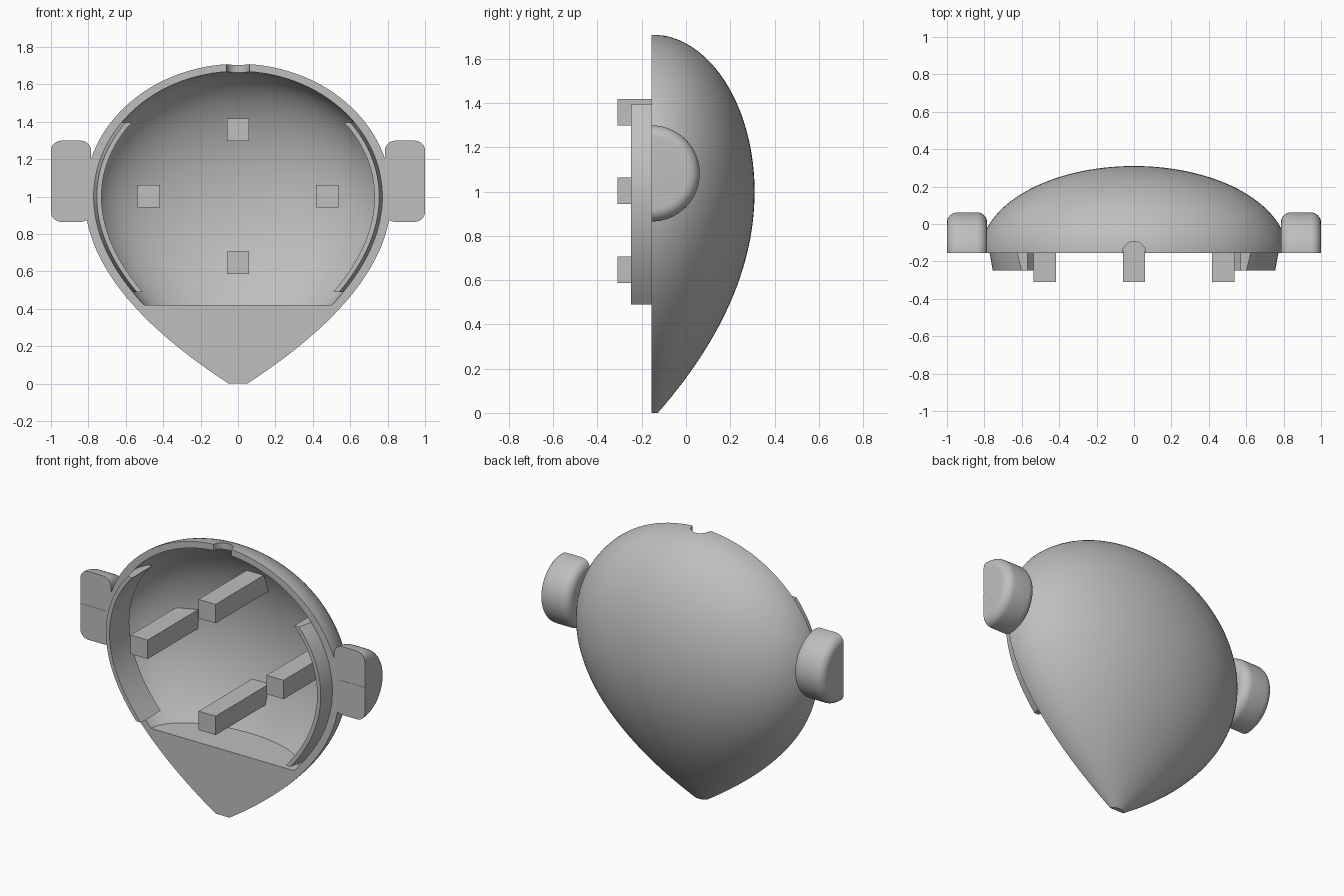
import bpy, bmesh
from math import sin, cos, pi, sqrt

cube = bpy.data.objects.get("Cube")
if cube:
    bpy.data.objects.remove(cube, do_unlink=True)

FRONT = -0.155      # flat front plane
MID = 1.0           # height of the widest level
OUT = dict(w=0.82, d=0.465, top=0.71, k=0.94)    # outer surface
INN = dict(w=0.772, d=0.42, top=0.67, k=1.04)    # cavity surface

grey = bpy.data.materials.new("plain_grey")
grey.use_nodes = True
grey.diffuse_color = (0.52, 0.52, 0.52, 1)
grey.node_tree.nodes["Principled BSDF"].inputs["Base Color"].default_value = (0.52, 0.52, 0.52, 1)


def ratio(s, z):
    """Relative size of the body at height z: ellipse above, parabola below."""
    if z > MID:
        return sqrt(max(0.0004, 1 - ((z - MID) / s["top"]) ** 2))
    return 1 - s["k"] * (MID - z) ** 2


def depth(s, x, z):
    r = ratio(s, z)
    return FRONT + s["d"] * r * sqrt(max(0, 1 - (x / (s["w"] * r)) ** 2))


def loft(name, rings, smooth=True):
    """Skin a list of equal closed rings and cap both ends."""
    bm = bmesh.new()
    vs = [[bm.verts.new(p) for p in ring] for ring in rings]
    n = len(vs[0])
    for a, b in zip(vs, vs[1:]):
        for i in range(n):
            j = (i + 1) % n
            bm.faces.new((a[i], a[j], b[j], b[i]))
    bm.faces.new(vs[0])
    bm.faces.new(vs[-1])
    bmesh.ops.recalc_face_normals(bm, faces=bm.faces)
    me = bpy.data.meshes.new(name)
    bm.to_mesh(me)
    bm.free()
    ob = bpy.data.objects.new(name, me)
    bpy.context.collection.objects.link(ob)
    me.materials.append(grey)
    if smooth:
        shade(ob)
    return ob


def activate(ob):
    bpy.ops.object.select_all(action="DESELECT")
    ob.select_set(True)
    bpy.context.view_layer.objects.active = ob


def shade(ob):
    activate(ob)
    bpy.ops.object.shade_smooth_by_angle(angle=pi / 6)


def half_body(name, s, bottom, extend=0.0, n=64):
    levels = [bottom + (MID - bottom) * i / 28 for i in range(28)]
    levels += [MID + s["top"] * sin(pi / 2 * i / 28) for i in range(29)]
    rings = []
    for z in levels:
        r = ratio(s, z)
        ring = [(s["w"] * r * cos(pi * i / n), FRONT + s["d"] * r * sin(pi * i / n), z)
                for i in range(n + 1)]
        if extend:
            ring += [(-s["w"] * r, FRONT - extend, z), (s["w"] * r, FRONT - extend, z)]
        rings.append(ring)
    return loft(name, rings, smooth=False)


def cut(ob, cutter):
    cutter.hide_render = True
    mod = ob.modifiers.new("cut", "BOOLEAN")
    mod.operation = "DIFFERENCE"
    mod.solver = "EXACT"
    mod.object = cutter
    activate(ob)
    bpy.ops.object.modifier_apply(modifier=mod.name)
    bpy.data.objects.remove(cutter, do_unlink=True)


# Hollow half shell with a solid lower point and a round notch in the top rim
shell = half_body("shell", OUT, 0.0)
cut(shell, half_body("cavity_cutter", INN, 0.42, extend=0.2))
cut(shell, loft("notch_cutter", [[(0.062 * cos(pi * i / 16), FRONT + 0.062 * sin(pi * i / 16), z)
                                  for i in range(32)] for z in (1.5, 1.8)], smooth=False))
shade(shell)

# Square pegs that run from the front back into the shell wall
P = 0.06
for name, px, pz in (("upper_peg", 0, 1.358), ("lower_peg", 0, 0.647),
                     ("left_peg", 0.478, 1.003), ("right_peg", -0.478, 1.003)):
    corners = [(px + a * P, pz + b * P) for a, b in ((-1, -1), (1, -1), (1, 1), (-1, 1))]
    front = [(x, -0.31, z) for x, z in corners]
    back = [(x, (depth(INN, x, z) + depth(OUT, x, z)) / 2, z) for x, z in corners]
    loft(name, [front, back], smooth=False)

for side, label in ((1, "left"), (-1, "right")):
    # Locating lip along the inner rim
    rings = []
    for i in range(33):
        z = 0.49 + 0.905 * i / 32
        w = INN["w"] * ratio(INN, z)
        slope = INN["w"] * (ratio(INN, z + 0.01) - ratio(INN, z - 0.01)) / 0.02
        t = 0.042 * sqrt(1 + slope * slope)
        section = ((w - 0.4 * t, -0.248), (w, FRONT), (w, -0.05), (w - t, -0.05), (w - t, -0.248))
        rings.append([(side * x, y, z) for x, y in section])
    loft(label + "_lip", rings)

    # Half-round ear with softened edges
    x0, x1, rad, b = 0.785, 1.0, 0.217, 0.055
    prof = [(x0, 0.001)]
    prof += [(x0 + b - b * cos(pi * i / 16), rad - b + b * sin(pi * i / 16)) for i in range(9)]
    prof += [(x1 - b + b * sin(pi * i / 16), rad - b + b * cos(pi * i / 16)) for i in range(9)]
    prof += [(x1, 0.001)]
    rings = [[(side * x, FRONT + r * sin(pi * k / 40), 1.082 + r * cos(pi * k / 40)) for x, r in prof]
             for k in range(41)]
    loft(label + "_ear", rings)
